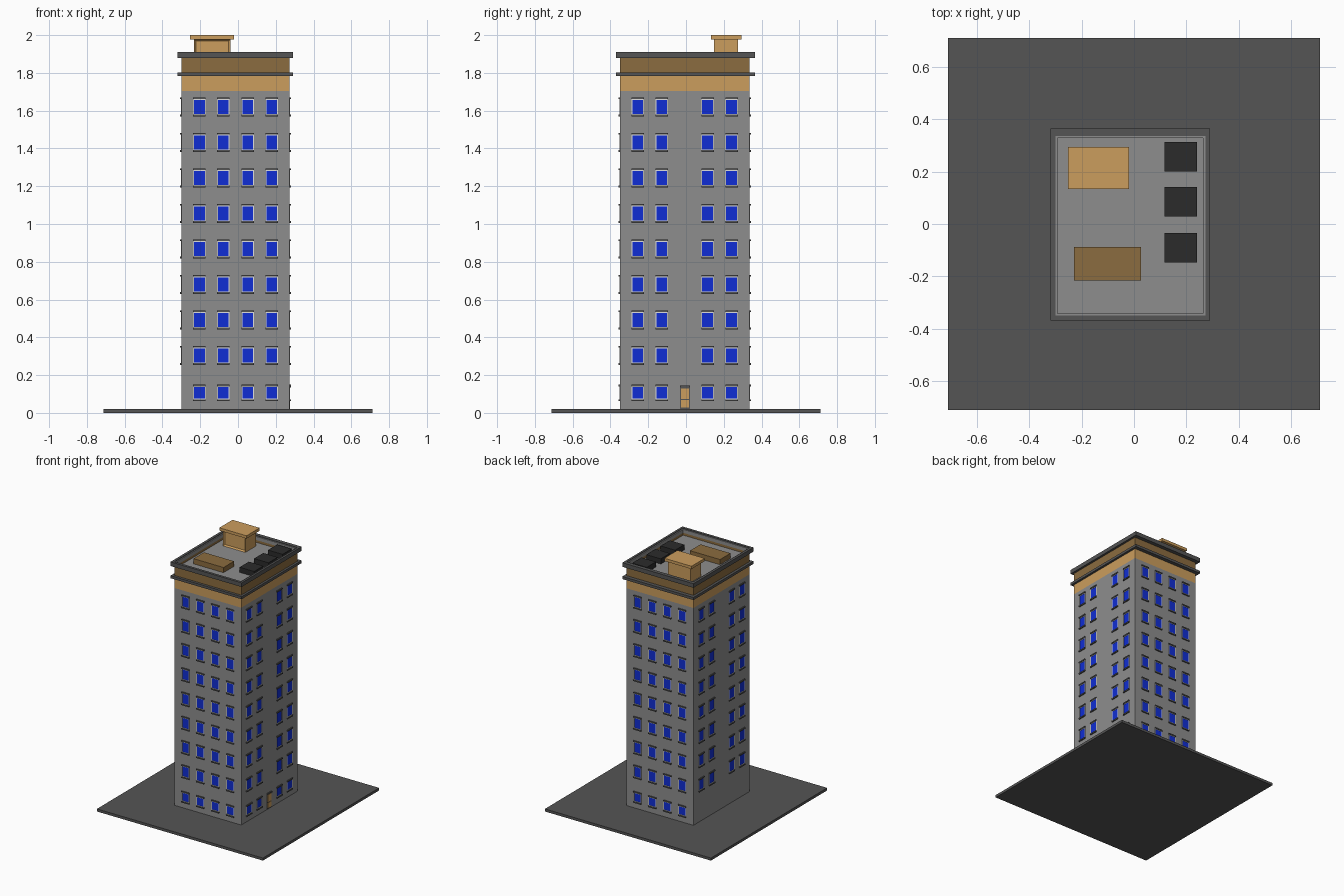
import bpy, bmesh
from mathutils import Vector

if "Cube" in bpy.data.objects:
    bpy.data.objects.remove(bpy.data.objects["Cube"])


def mat(name, r, g, b):
    m = bpy.data.materials.new(name)
    m.diffuse_color = (r, g, b, 1)
    m.use_nodes = True
    m.node_tree.nodes["Principled BSDF"].inputs["Base Color"].default_value = m.diffuse_color
    return m


GREY = mat("wall grey", 0.27, 0.27, 0.27)
DARK = mat("dark grey", 0.09, 0.09, 0.09)
BLACK = mat("charcoal", 0.024, 0.024, 0.024)
TAN = mat("tan", 0.60, 0.34, 0.11)
BROWN = mat("brown", 0.26, 0.15, 0.05)
BLUE = mat("window blue", 0.005, 0.027, 0.66)
WHITE = mat("frame white", 0.75, 0.75, 0.75)


def add_box(bm, lo, hi):
    lo, hi = Vector(lo), Vector(hi)
    vs = bmesh.ops.create_cube(bm, size=1)["verts"]
    for v in vs:
        v.co = Vector([(a + b) / 2 + c * (b - a) for a, b, c in zip(lo, hi, v.co)])


def boxes(name, material, items):
    bm = bmesh.new()
    for lo, hi in items:
        add_box(bm, lo, hi)
    me = bpy.data.meshes.new(name)
    bm.to_mesh(me)
    bm.free()
    me.materials.append(material)
    ob = bpy.data.objects.new(name, me)
    bpy.context.collection.objects.link(ob)
    return ob


def ring(name, material, outer, inner, z0, z1):
    """Rectangular ring, bounds given as x0, x1, y0, y1."""
    bm = bmesh.new()
    loops = []
    for (x0, x1, y0, y1), z in ((outer, z0), (outer, z1), (inner, z1), (inner, z0)):
        loops.append([bm.verts.new(p) for p in
                      ((x0, y0, z), (x1, y0, z), (x1, y1, z), (x0, y1, z))])
    for k in range(4):
        a, b = loops[k], loops[(k + 1) % 4]
        for i in range(4):
            j = (i + 1) % 4
            bm.faces.new((a[i], a[j], b[j], b[i]))
    me = bpy.data.meshes.new(name)
    bm.to_mesh(me)
    bm.free()
    me.materials.append(material)
    bpy.context.collection.objects.link(bpy.data.objects.new(name, me))


X0, X1, Y0, Y1 = -0.30, 0.273, -0.35, 0.337
WALL = (X0, X1, Y0, Y1)
EAVE = (-0.32, 0.29, -0.37, 0.366)
INNER = (-0.292, 0.264, -0.342, 0.329)
ROOF = 1.86

# Ground slab, tower and bands
boxes("base_slab", DARK, [((-0.712, -0.712, 0), (0.712, 0.712, 0.02))])
boxes("tower_walls", GREY, [((X0, Y0, 0.02), (X1, Y1, 1.705))])
boxes("tan_band", TAN, [((X0, Y0, 1.705), (X1, Y1, 1.783))])
boxes("lower_cornice", DARK, [((EAVE[0], EAVE[2], 1.783), (EAVE[1], EAVE[3], 1.803))])
ring("brown_band", BROWN, WALL, INNER, 1.803, 1.878)
ring("upper_cornice", DARK, EAVE, WALL, 1.878, 1.91)
ring("parapet_lining", GREY, WALL, INNER, 1.878, 1.905)
boxes("roof_floor", GREY, [((INNER[0], INNER[2], 1.803), (INNER[1], INNER[3], ROOF))])

# Roof equipment and stair house
boxes("roof_vents", BLACK, [((0.117, y, ROOF), (0.241, y + 0.113, 1.90))
                            for y in (-0.147, 0.029, 0.201)])
boxes("roof_skylight", BROWN, [((-0.23, -0.216, ROOF), (0.027, -0.088, 1.90))])
house = boxes("stair_house", TAN, [((-0.232, 0.147, ROOF), (-0.04, 0.275, 1.978))])
bm = bmesh.new()
bm.from_mesh(house.data)
bm.normal_update()
front = [f for f in bm.faces if f.normal.y < -0.9]
bmesh.ops.inset_region(bm, faces=front, thickness=0.014, depth=-0.01)
bm.to_mesh(house.data)
bm.free()
boxes("stair_house_roof", TAN, [((-0.253, 0.133, 1.978), (-0.02, 0.294, 2.0))])

# Windows: collect pieces for every facade
glass, frames, ledges = [], [], []


def put(store, side, u0, u1, z0, z1, out):
    """Plate on a facade, from slightly inside the wall to `out` beyond it."""
    d = 0.003
    if side == "front":
        store.append(((u0, Y0 - out, z0), (u1, Y0 + d, z1)))
    elif side == "back":
        store.append(((u0, Y1 - d, z0), (u1, Y1 + out, z1)))
    elif side == "left":
        store.append(((X0 - out, u0, z0), (X0 + d, u1, z1)))
    else:
        store.append(((X1 - d, u0, z0), (X1 + out, u1, z1)))


def window(side, u, z, h):
    w, t = 0.028, 0.004
    put(glass, side, u - w, u + w, z - h, z + h, 0.001)
    for s in (-1, 1):
        a, b = sorted((u + s * w, u + s * (w + t)))
        put(frames, side, a, b, z - h - t, z + h + t, 0.003)
        a, b = sorted((z + s * h, z + s * (h + t)))
        put(frames, side, u - w, u + w, a, b, 0.003)
        a, b = sorted((z + s * (h + t), z + s * (h + t + 0.01)))
        put(ledges, side, u - 0.033, u + 0.033, a, b, 0.008)


COLS = {"front": (-0.204, -0.077, 0.052, 0.179), "right": (-0.256, -0.129, 0.114, 0.241)}
COLS["back"], COLS["left"] = COLS["front"], COLS["right"]
for side, cols in COLS.items():
    for u in cols:
        for k in range(8):
            window(side, u, 0.304 + 0.188 * k, 0.037)
        if side != "left":
            window(side, u, 0.106, 0.03)
boxes("window_glass", BLUE, glass)
boxes("window_frames", WHITE, frames)
boxes("window_ledges", DARK, ledges)

# Entrance door on the right side
door, trim = [], []
put(door, "right", -0.027, 0.015, 0.028, 0.068, 0.003)
put(door, "right", -0.027, 0.015, 0.074, 0.13, 0.003)
put(trim, "right", -0.032, 0.02, 0.02, 0.135, 0.001)
put(trim, "right", -0.032, 0.02, 0.135, 0.145, 0.008)
boxes("door_panels", TAN, door)
boxes("door_trim", DARK, trim)
